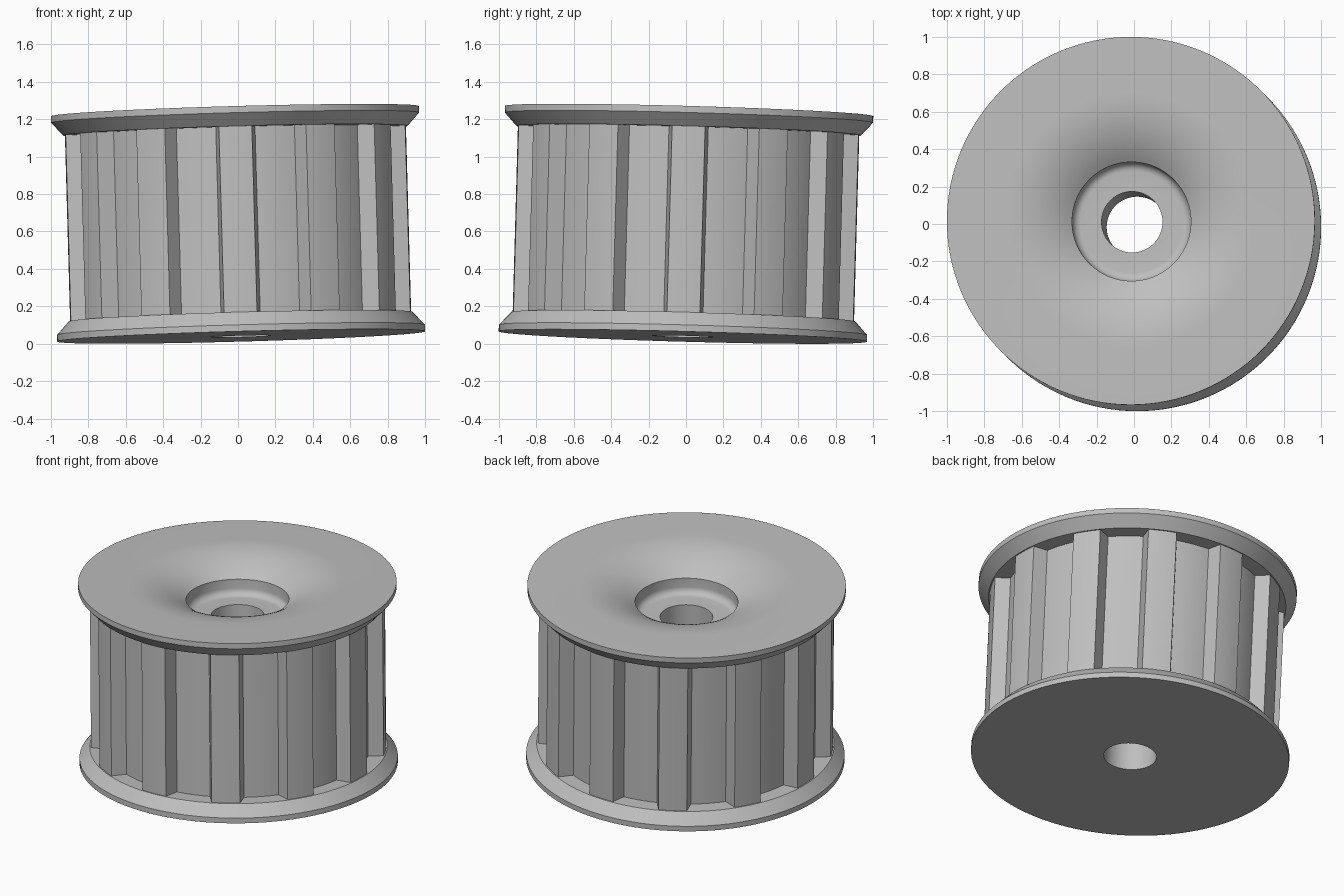
import bpy, bmesh
from math import sin, cos, asin, pi, radians
from mathutils import Vector, Matrix

cube = bpy.data.objects.get("Cube")
if cube:
    bpy.data.objects.remove(cube, do_unlink=True)

HEIGHT, RIM, BORE = 1.205, 0.984, 0.163
TEETH, TIP, ROOT = 12, 0.912, 0.82
TIP_HALF, ROOT_HALF = 0.088, 0.105
SEGMENTS = 128

GREY = (0.52, 0.52, 0.52, 1)
metal = bpy.data.materials.new("grey metal")
metal.use_nodes = True
metal.diffuse_color = GREY
metal.node_tree.nodes["Principled BSDF"].inputs["Base Color"].default_value = GREY

# The whole pulley leans slightly about its axis
axis = Vector((-0.028, 0.028, 1)).normalized()
lean = Vector((0, 0, 1)).rotation_difference(axis).to_matrix().to_4x4()
place = Matrix.Translation((0.017, -0.017, 0.039)) @ lean


def finish(bm, name):
    bmesh.ops.transform(bm, matrix=place, verts=bm.verts)
    mesh = bpy.data.meshes.new(name)
    bm.to_mesh(mesh)
    bm.free()
    mesh.materials.append(metal)
    obj = bpy.data.objects.new(name, mesh)
    bpy.context.collection.objects.link(obj)
    mesh.shade_smooth()
    mesh.set_sharp_from_angle(angle=radians(28))
    return obj


def lathe(profile, name):
    """Closed (radius, height) profile turned around the axis."""
    bm = bmesh.new()
    rings = []
    for k in range(SEGMENTS):
        a = 2 * pi * k / SEGMENTS
        rings.append([bm.verts.new((r * cos(a), r * sin(a), z)) for r, z in profile])
    n = len(profile)
    for k in range(SEGMENTS):
        here, there = rings[k], rings[(k + 1) % SEGMENTS]
        for i in range(n):
            j = (i + 1) % n
            bm.faces.new((here[i], there[i], there[j], here[j]))
    bmesh.ops.recalc_face_normals(bm, faces=bm.faces)
    return finish(bm, name)


# Flanges, bore, dished top and counterbore in one turned profile
dish_r, rim_r, dish_drop = 0.68, 0.318, 0.115
floor, fillet = HEIGHT - 0.22, 0.045
profile = [(BORE, 0), (RIM, 0), (RIM, 0.035), (0.92, 0.105), (0.79, 0.105),
           (0.79, HEIGHT - 0.105), (0.92, HEIGHT - 0.105), (RIM, HEIGHT - 0.035), (RIM, HEIGHT)]
run = dish_r - rim_r
arc_r = (run ** 2 + dish_drop ** 2) / (2 * dish_drop)
for i in range(13):
    a = asin(run / arc_r) * i / 12
    profile.append((dish_r - arc_r * sin(a), HEIGHT - arc_r * (1 - cos(a))))
for i in range(7):
    a = pi / 2 * i / 6
    profile.append((rim_r - fillet * (1 - cos(a)), floor + fillet * (1 - sin(a))))
profile.append((BORE, floor))
lathe(profile, "flanged_hub")

# Toothed drum between the flanges, its ends buried in them
tip_a, root_a = asin(TIP_HALF / TIP), asin(ROOT_HALF / ROOT)
pitch = 2 * pi / TEETH
outline = []
for t in range(TEETH):
    for i in range(7):
        outline.append((TIP, t * pitch - tip_a + 2 * tip_a * i / 6))
    for i in range(7):
        outline.append((ROOT, t * pitch + root_a + (pitch - 2 * root_a) * i / 6))

bm = bmesh.new()
low, high = [[bm.verts.new((r * cos(a), r * sin(a), z)) for r, a in outline]
             for z in (0.1, HEIGHT - 0.1)]
for i in range(len(outline)):
    j = (i + 1) % len(outline)
    bm.faces.new((low[i], low[j], high[j], high[i]))
finish(bm, "toothed_drum")
